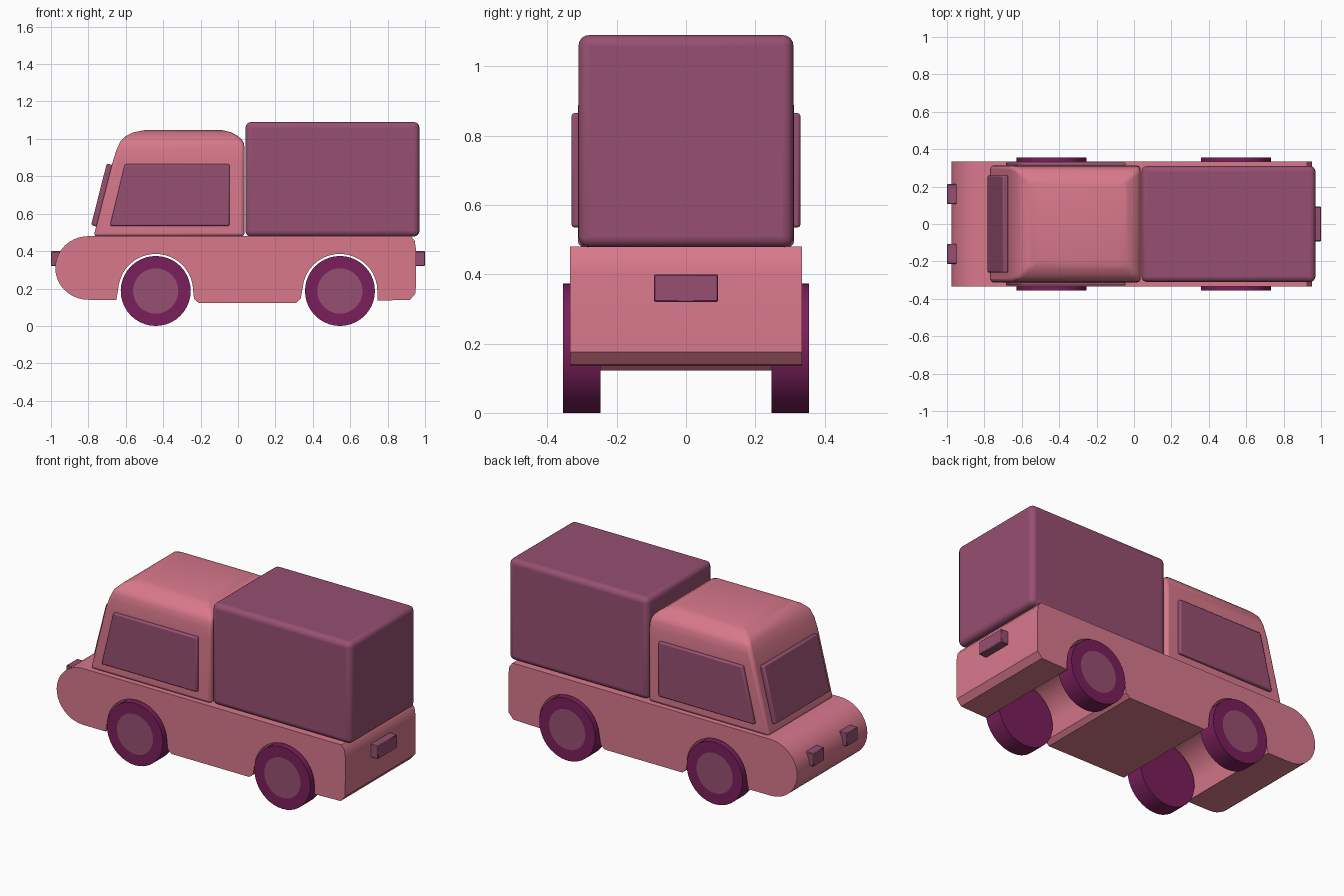
import bpy, bmesh, math
from mathutils import Matrix, Vector

if "Cube" in bpy.data.objects:
    bpy.data.objects.remove(bpy.data.objects["Cube"])


def mat(name, rgb):
    m = bpy.data.materials.new(name)
    m.diffuse_color = (*rgb, 1)
    m.use_nodes = True
    m.node_tree.nodes["Principled BSDF"].inputs["Base Color"].default_value = m.diffuse_color
    return m


PINK = mat("pink paint", (0.69, 0.19, 0.26))
MAUVE = mat("mauve", (0.31, 0.08, 0.165))
PLUM = mat("plum tyre", (0.195, 0.014, 0.105))


def finish(name, bm, mats, bevel=0, segments=3, angle=35):
    bmesh.ops.recalc_face_normals(bm, faces=bm.faces[:])
    me = bpy.data.meshes.new(name)
    bm.to_mesh(me)
    bm.free()
    ob = bpy.data.objects.new(name, me)
    bpy.context.collection.objects.link(ob)
    for m in mats:
        me.materials.append(m)
    if bevel:
        b = ob.modifiers.new("Bevel", 'BEVEL')
        b.width, b.segments = bevel, segments
        b.limit_method = 'ANGLE'
        b.angle_limit = math.radians(30)
    bpy.ops.object.select_all(action='DESELECT')
    ob.select_set(True)
    bpy.context.view_layer.objects.active = ob
    bpy.ops.object.shade_smooth_by_angle(angle=math.radians(angle))
    return ob


def extrude_profile(name, pts, y0, y1, m, bevel=0):
    """Extrude an x/z outline between two y values."""
    bm = bmesh.new()
    f = bm.faces.new([bm.verts.new((x, y0, z)) for x, z in pts])
    r = bmesh.ops.extrude_face_region(bm, geom=[f])
    verts = [v for v in r['geom'] if isinstance(v, bmesh.types.BMVert)]
    bmesh.ops.translate(bm, verts=verts, vec=(0, y1 - y0, 0))
    return finish(name, bm, [m], bevel, 2)


def box(name, lo, hi, m, bevel, segments=3):
    bm = bmesh.new()
    lo, hi = Vector(lo), Vector(hi)
    bmesh.ops.create_cube(bm, size=1, matrix=Matrix.Translation((lo + hi) / 2)
                          @ Matrix.Diagonal((*(hi - lo), 1)))
    return finish(name, bm, [m], bevel, segments)


def arc(cx, cz, rx, rz, a0, a1, n):
    angles = [math.radians(a0 + (a1 - a0) * i / n) for i in range(n + 1)]
    return [(cx + rx * math.cos(a), cz + rz * math.sin(a)) for a in angles]


AXLES = {"front": -0.44, "rear": 0.545}
WZ = 0.187

# Lower body: rounded nose, two wheel arches cut right across
outline = arc(-0.80, 0.31, 0.177, 0.17, 90, 270, 20)
outline += [(-0.65, 0.14)]
outline += arc(AXLES["front"], WZ, 0.2, 0.198, 170, 0, 18)
outline += [(-0.235, 0.145), (-0.21, 0.122), (0.31, 0.122), (0.335, 0.145)]
outline += arc(AXLES["rear"], WZ, 0.2, 0.198, 175, 0, 18)
outline += [(0.745, 0.135), (0.92, 0.14), (0.95, 0.175), (0.953, 0.40),
            (0.945, 0.455), (0.925, 0.48)]
extrude_profile("lower_body", outline, -0.335, 0.335, PINK)

# Cab: stacked rectangular rings (z, x front, x back, half width)
rings = [(0.478, -0.772, 0.035, 0.312), (0.87, -0.672, 0.035, 0.312),
         (0.935, -0.652, 0.035, 0.308), (0.985, -0.63, 0.032, 0.298),
         (1.015, -0.60, 0.0, 0.268), (1.035, -0.56, -0.035, 0.235),
         (1.047, -0.50, -0.085, 0.19)]
bm = bmesh.new()
prev = None
for z, x0, x1, w in rings:
    ring = [bm.verts.new(p) for p in
            ((x0, -w, z), (x1, -w, z), (x1, w, z), (x0, w, z))]
    if prev:
        for i in range(4):
            j = (i + 1) % 4
            bm.faces.new((prev[i], prev[j], ring[j], ring[i]))
    else:
        bm.faces.new(ring)
    prev = ring
bm.faces.new(prev)
finish("cab", bm, [PINK], 0.018, 3, 50)

# Side windows
window = [(-0.685, 0.535), (-0.045, 0.535), (-0.045, 0.865), (-0.605, 0.865)]
for side, s in (("near", -1), ("far", 1)):
    extrude_profile(side + "_side_window", window, s * 0.30, s * 0.33,
                    MAUVE, 0.008)

# Windscreen plate, leaning with the cab front
screen = [(-0.785, 0.54), (-0.755, 0.53), (-0.672, 0.862), (-0.702, 0.868)]
extrude_profile("windscreen", screen, -0.26, 0.26, MAUVE, 0.008)

# Cargo box
box("cargo_box", (0.04, -0.31, 0.478), (0.97, 0.31, 1.09), MAUVE, 0.03, 4)

# Lamps
for side, s in (("near", -1), ("far", 1)):
    box(side + "_headlamp", (-1.0, s * 0.16 - 0.053, 0.32),
        (-0.94, s * 0.16 + 0.053, 0.40), MAUVE, 0.004, 1)
box("rear_lamp", (0.94, -0.093, 0.32), (1.0, 0.093, 0.40), MAUVE, 0.004, 1)

# Wheels with a mauve hub disc inset in the outer face
for axle, x in AXLES.items():
    for side, s in (("near", -1), ("far", 1)):
        bm = bmesh.new()
        bmesh.ops.create_cone(
            bm, cap_ends=True, segments=40, radius1=WZ, radius2=WZ,
            depth=0.108, matrix=Matrix.Translation((x, s * 0.301, WZ))
            @ Matrix.Rotation(math.pi / 2, 4, 'X'))
        cap = max(bm.faces, key=lambda f: f.calc_center_median().y * s)
        bmesh.ops.inset_region(bm, faces=[cap], thickness=0.066)
        cap.material_index = 1
        finish(f"{axle}_{side}_wheel", bm, [PLUM, MAUVE])
